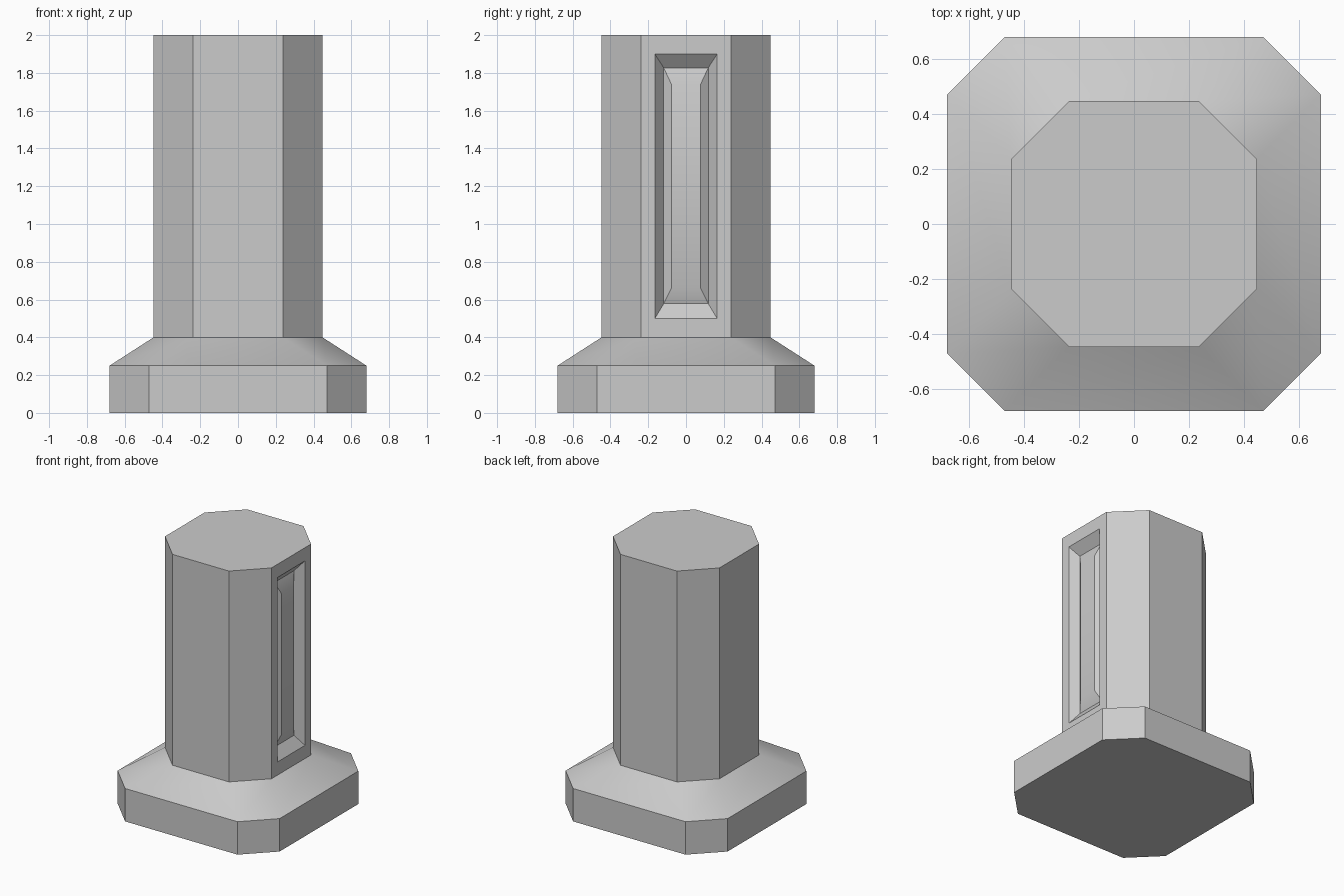
import bpy
import bmesh
import math

cube = bpy.data.objects.get("Cube")
if cube:
    bpy.data.objects.remove(cube, do_unlink=True)

# Single material
stone = bpy.data.materials.new("light_grey_stone")
stone.use_nodes = True
colour = (0.6, 0.6, 0.6, 1.0)
stone.diffuse_color = colour
stone.node_tree.nodes["Principled BSDF"].inputs["Base Color"].default_value = colour


def octagon(bm, r, c, z):
    """Square ring of half width r with cut corners; the first edge faces +x."""
    pts = [(r, -c), (r, c), (c, r), (-c, r), (-r, c), (-r, -c), (-c, -r), (c, -r)]
    return [bm.verts.new((x, y, z)) for x, y in pts]


def side_rect(bm, x, half, bottom, top):
    """Upright rectangle facing +x."""
    pts = [(-half, bottom), (half, bottom), (half, top), (-half, top)]
    return [bm.verts.new((x, y, z)) for y, z in pts]


def loft(bm, rings, skip=()):
    for a, b in zip(rings, rings[1:]):
        n = len(a)
        for i in range(n):
            if i not in skip:
                j = (i + 1) % n
                bm.faces.new((a[i], a[j], b[j], b[i]))


def finish(bm, name):
    bmesh.ops.remove_doubles(bm, verts=bm.verts[:], dist=0.0001)
    mesh = bpy.data.meshes.new(name)
    bm.to_mesh(mesh)
    bm.free()
    mesh.materials.append(stone)
    mesh.shade_smooth()
    mesh.set_sharp_from_angle(angle=math.radians(30))
    obj = bpy.data.objects.new(name, mesh)
    bpy.context.collection.objects.link(obj)


R, C = 0.447, 0.237          # column half width and corner position
FOOT, TOP = 0.4, 2.0         # column height range

# Base: cut-corner plinth with a softly shaded sloping shoulder
bm = bmesh.new()
rings = [octagon(bm, 0.68, 0.472, 0), octagon(bm, 0.68, 0.472, 0.25),
         octagon(bm, R, C, FOOT)]
loft(bm, rings)
bm.faces.new(rings[0][::-1])
finish(bm, "base")

# Column: the +x side is left open for the recessed panel
bm = bmesh.new()
rings = [octagon(bm, R, C, FOOT), octagon(bm, R, C, TOP)]
loft(bm, rings, skip=(0,))
bm.faces.new(rings[1])

# Panel: frame, slope in to the groove, slope out to the raised centre
panel = [side_rect(bm, R, C, FOOT, TOP),
         side_rect(bm, R, 0.165, 0.5, 1.9),
         side_rect(bm, R - 0.06, 0.118, 0.578, 1.827),
         side_rect(bm, R - 0.03, 0.076, 0.664, 1.737)]
loft(bm, panel)
bm.faces.new(panel[-1])
finish(bm, "column")
